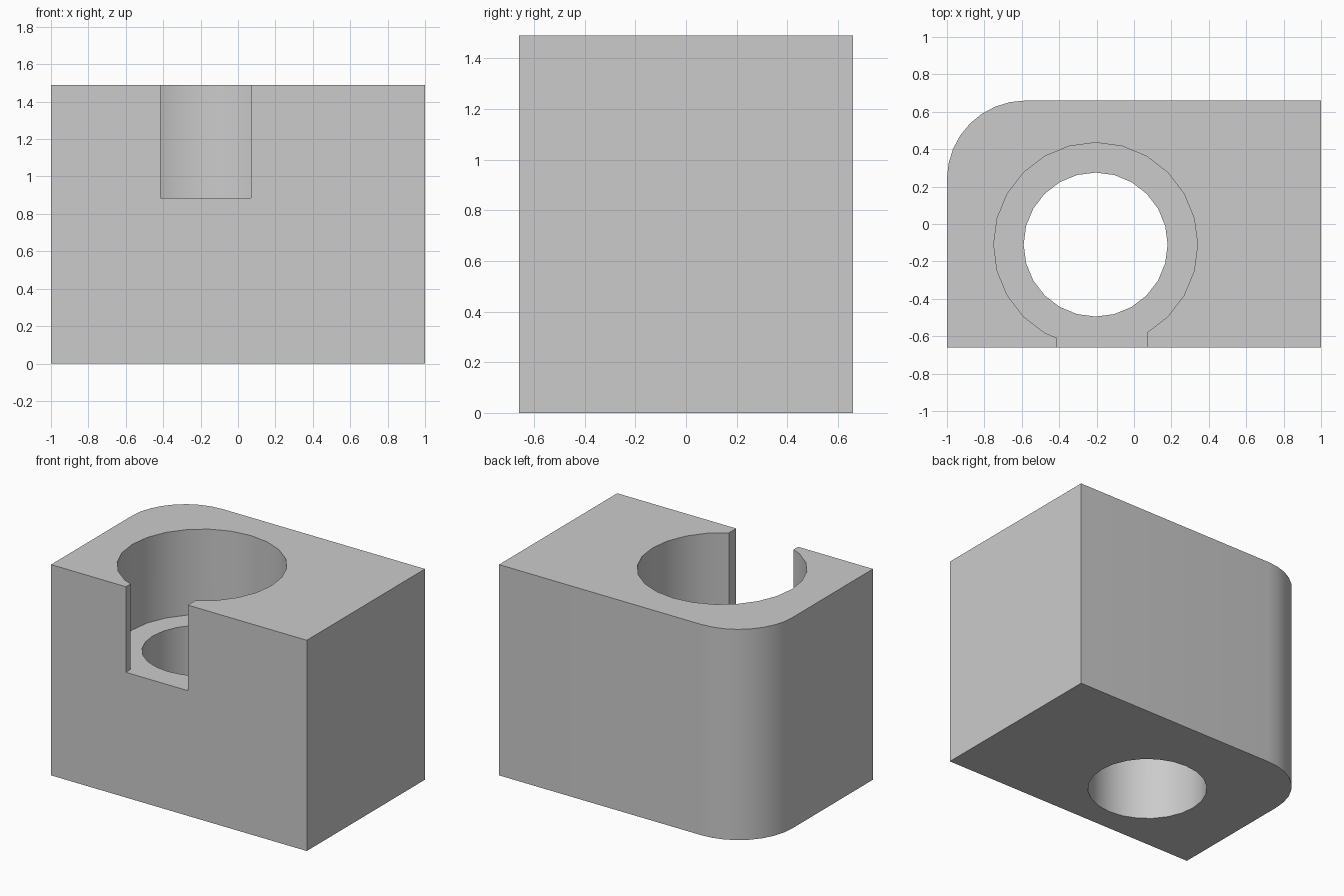
import bpy
import bmesh
from math import sin, cos, pi, radians

cube = bpy.data.objects.get("Cube")
if cube:
    bpy.data.objects.remove(cube, do_unlink=True)

WIDTH, DEPTH, HEIGHT = 2.0, 1.32, 1.49
CORNER_RADIUS = 0.42
BORE_X, BORE_Y = -0.205, -0.11
BORE_RADIUS, HOLE_RADIUS = 0.545, 0.385
LEDGE_Z = 0.885
SLOT_LEFT, SLOT_RIGHT = -0.415, 0.07

grey = bpy.data.materials.new("plain grey")
grey.use_nodes = True
colour = (0.6, 0.6, 0.6, 1)
grey.diffuse_color = colour
grey.node_tree.nodes["Principled BSDF"].inputs["Base Color"].default_value = colour


def arc(cx, cy, radius, start, end, steps):
    """Points along an arc, both ends included."""
    angles = [start + (end - start) * i / steps for i in range(steps + 1)]
    return [(cx + radius * cos(a), cy + radius * sin(a)) for a in angles]


def prism(name, outline, z0, z1):
    """Extrude a counter-clockwise outline from z0 to z1."""
    bm = bmesh.new()
    base = bm.faces.new([bm.verts.new((x, y, z0)) for x, y in outline])
    top = bmesh.ops.extrude_face_region(bm, geom=[base])["geom"]
    moved = [v for v in top if isinstance(v, bmesh.types.BMVert)]
    bmesh.ops.translate(bm, verts=moved, vec=(0, 0, z1 - z0))
    bmesh.ops.recalc_face_normals(bm, faces=bm.faces)
    mesh = bpy.data.meshes.new(name)
    bm.to_mesh(mesh)
    bm.free()
    mesh.materials.append(grey)
    obj = bpy.data.objects.new(name, mesh)
    bpy.context.collection.objects.link(obj)
    return obj


def circle(radius):
    return arc(BORE_X, BORE_Y, radius, 0, 2 * pi, 24)[:-1]


# Block with one rounded back corner
hx, hy = WIDTH / 2, DEPTH / 2
corner = arc(-hx + CORNER_RADIUS, hy - CORNER_RADIUS, CORNER_RADIUS, pi / 2, pi, 8)
block = prism("block", [(-hx, -hy), (hx, -hy), (hx, hy)] + corner, 0, HEIGHT)

# Through hole, wide upper bore and front slot
slot = [(SLOT_LEFT, -hy - 0.2), (SLOT_RIGHT, -hy - 0.2),
        (SLOT_RIGHT, BORE_Y), (SLOT_LEFT, BORE_Y)]
cutters = [
    prism("bore_cutter", circle(BORE_RADIUS), LEDGE_Z, HEIGHT + 0.2),
    prism("slot_cutter", slot, LEDGE_Z, HEIGHT + 0.2),
    prism("hole_cutter", circle(HOLE_RADIUS), -0.2, HEIGHT + 0.1),
]

bpy.ops.object.select_all(action="DESELECT")
block.select_set(True)
bpy.context.view_layer.objects.active = block
for cutter in cutters:
    cutter.hide_render = True
    cut = block.modifiers.new(cutter.name, "BOOLEAN")
    cut.operation = "DIFFERENCE"
    cut.solver = "EXACT"
    cut.object = cutter
    bpy.ops.object.modifier_apply(modifier=cut.name)
    bpy.data.objects.remove(cutter, do_unlink=True)

# Smooth curved walls, sharp rims
bpy.ops.object.shade_smooth_by_angle(angle=radians(30))
